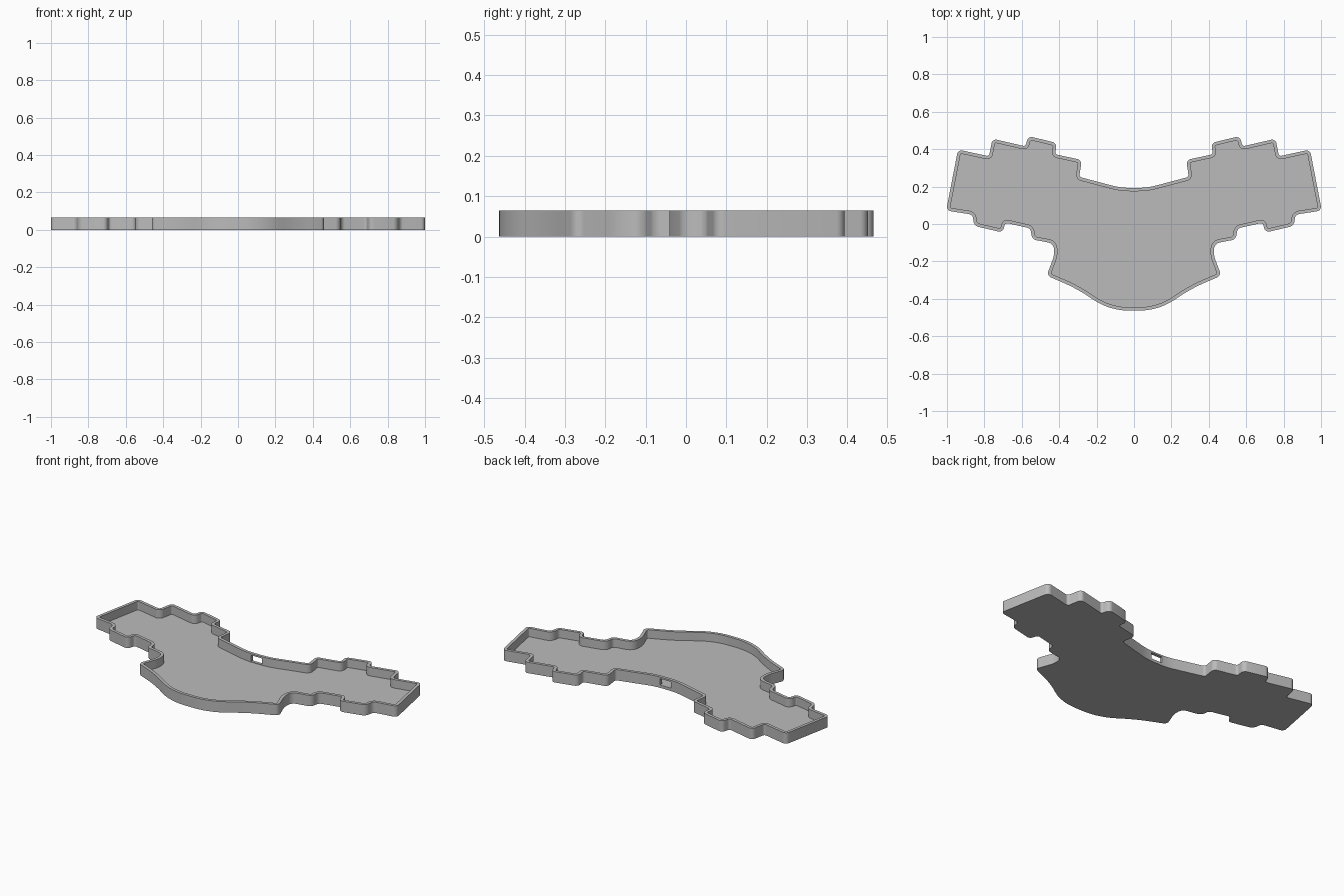
import bpy, bmesh
from mathutils import Vector

HEIGHT, FLOOR, WALL = 0.065, 0.014, 0.018

cube = bpy.data.objects.get("Cube")
if cube:
    bpy.data.objects.remove(cube, do_unlink=True)

grey = bpy.data.materials.new("light grey plastic")
grey.use_nodes = True
grey.diffuse_color = (0.5, 0.5, 0.5, 1)
grey.node_tree.nodes["Principled BSDF"].inputs["Base Color"].default_value = (0.5, 0.5, 0.5, 1)

# Half outline from back centre to front centre: x, y, rounding length
HALF = [
    (0.07, 0.193, 0.05), (0.293, 0.252, 0.014), (0.279, 0.342, 0.025),
    (0.422, 0.373, 0.014), (0.412, 0.433, 0.025), (0.566, 0.47, 0.025),
    (0.58, 0.415, 0.014), (0.757, 0.456, 0.025), (0.775, 0.362, 0.014),
    (0.941, 0.398, 0.025), (1.004, 0.072, 0.025), (0.863, 0.05, 0.02),
    (0.855, -0.01, 0.025), (0.701, -0.046, 0.025), (0.689, 0.007, 0.016),
    (0.552, -0.024, 0.02), (0.546, -0.082, 0.025), (0.43, -0.104, 0.045),
    (0.425, -0.165, 0.03), (0.467, -0.276, 0.025), (0.31, -0.343, 0.08),
    (0.13, -0.463, 0.13),
]


def rounded(corners, steps=6):
    """Replace every corner by a circular arc."""
    out = []
    n = len(corners)
    for i, (x, y, t) in enumerate(corners):
        p = Vector((x, y))
        a = Vector(corners[i - 1][:2]) - p
        b = Vector(corners[(i + 1) % n][:2]) - p
        t = min(t, 0.48 * a.length, 0.48 * b.length)
        a.normalize()
        b.normalize()
        w = ((1 - a.dot(b)) / 2) ** 0.5
        count = steps * 2 if t > 0.06 else steps
        for k in range(count + 1):
            u = k / count
            c0, c1, c2 = (1 - u) ** 2, 2 * u * (1 - u) * w, u * u
            out.append(p + (a * c0 + b * c2) * t / (c0 + c1 + c2))
    return out


def inset(points, distance):
    """Mitred inward offset of a clockwise outline."""
    out = []
    n = len(points)
    for i, p in enumerate(points):
        d0 = (p - points[i - 1]).normalized()
        d1 = (points[(i + 1) % n] - p).normalized()
        n0, n1 = Vector((d0.y, -d0.x)), Vector((d1.y, -d1.x))
        out.append(p + (n0 + n1) * distance / (1 + n0.dot(n1)))
    return out


corners = HALF + [(-x, y, t) for x, y, t in reversed(HALF)]
outer = rounded(corners)
inner = inset(outer, WALL)

# Tray shell: underside, outer wall, rim, inner wall, floor
bm = bmesh.new()
rings = [[bm.verts.new((p.x, p.y, z)) for p in loop]
         for loop, z in ((outer, 0), (outer, HEIGHT), (inner, HEIGHT), (inner, FLOOR))]
for low, high in zip(rings, rings[1:]):
    for i in range(len(low)):
        bm.faces.new((low[i - 1], low[i], high[i], high[i - 1]))
caps = [bm.faces.new(rings[0]), bm.faces.new(rings[-1])]
bmesh.ops.triangulate(bm, faces=caps)
bmesh.ops.recalc_face_normals(bm, faces=bm.faces)
mesh = bpy.data.meshes.new("case_tray")
bm.to_mesh(mesh)
bm.free()
mesh.materials.append(grey)
tray = bpy.data.objects.new("case_tray", mesh)
bpy.context.collection.objects.link(tray)

# Cable port through the back wall
bpy.ops.mesh.primitive_cube_add(size=1, location=(0, 0.185, 0.036))
cutter = bpy.context.object
cutter.name = "port_cutter"
cutter.scale = (0.075, 0.08, 0.038)
cutter.hide_render = True
cutter.data.materials.append(grey)

bpy.ops.object.select_all(action="DESELECT")
tray.select_set(True)
bpy.context.view_layer.objects.active = tray
port = tray.modifiers.new("cable_port", "BOOLEAN")
port.operation = "DIFFERENCE"
port.solver = "EXACT"
port.object = cutter
bpy.ops.object.modifier_apply(modifier=port.name)
bpy.data.objects.remove(cutter, do_unlink=True)
bpy.ops.object.shade_smooth_by_angle(angle=0.6)
